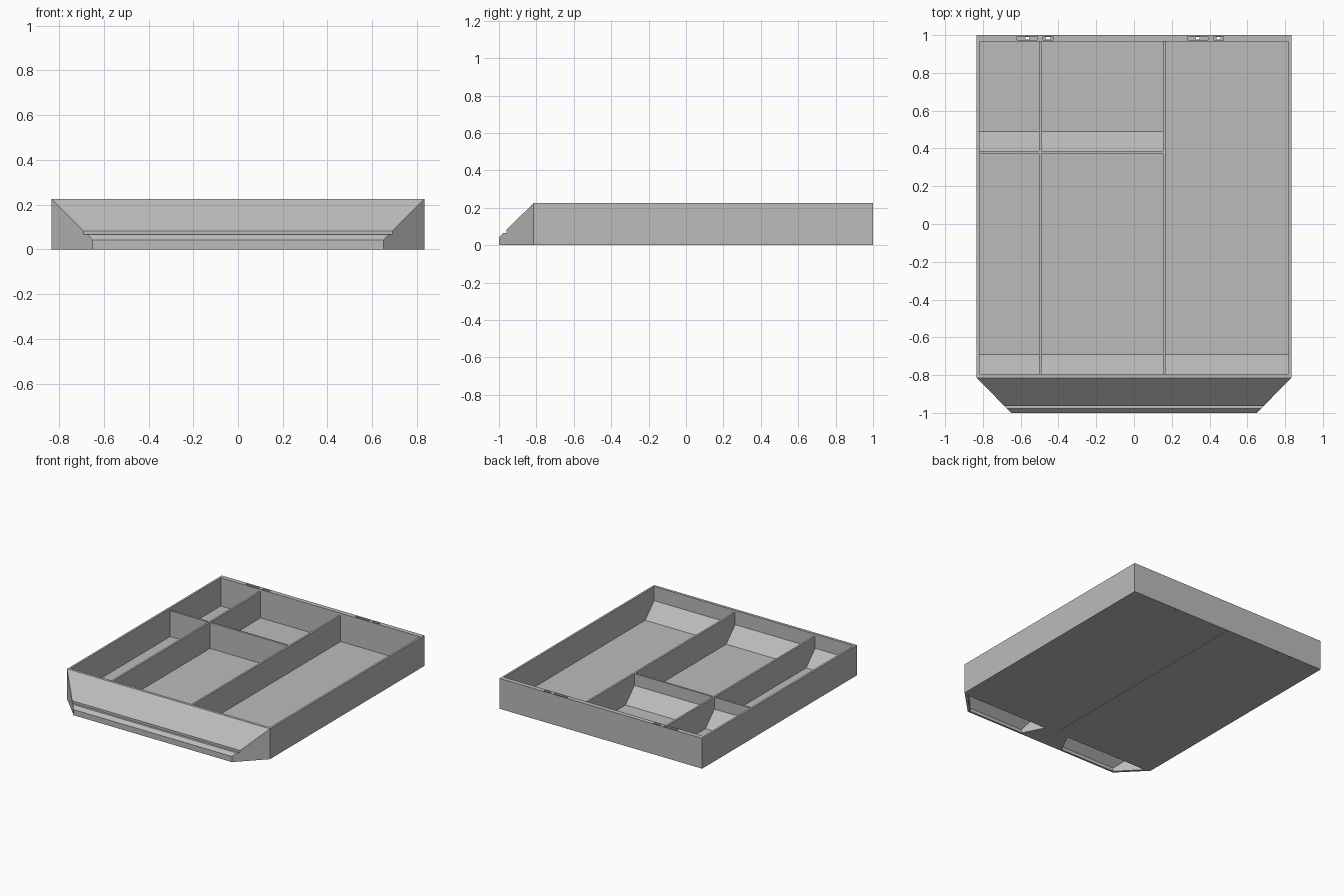
import bpy, bmesh, math

cube = bpy.data.objects.get("Cube")
if cube:
    bpy.data.objects.remove(cube, do_unlink=True)

grey = bpy.data.materials.new("plain grey")
grey.use_nodes = True
GREY = (0.5, 0.5, 0.5, 1)
grey.diffuse_color = GREY
grey.node_tree.nodes["Principled BSDF"].inputs["Base Color"].default_value = GREY

HALF, TOP, FLOOR = 0.833, 0.225, 0.015
BACK, SHOULDER, NOSE = 1.0, -0.815, -1.0
INNER_X, INNER_FRONT, INNER_BACK = 0.818, -0.795, 0.966
DIVIDER_TOP = 0.208


def solid(name, points):
    """Flat-faced convex solid wrapped around a few corner points."""
    bm = bmesh.new()
    for p in points:
        bm.verts.new(p)
    bmesh.ops.convex_hull(bm, input=bm.verts[:])
    bmesh.ops.dissolve_limit(bm, angle_limit=math.radians(1),
                             verts=bm.verts[:], edges=bm.edges[:])
    bmesh.ops.recalc_face_normals(bm, faces=bm.faces[:])
    mesh = bpy.data.meshes.new(name)
    bm.to_mesh(mesh)
    bm.free()
    mesh.materials.append(grey)
    obj = bpy.data.objects.new(name, mesh)
    bpy.context.collection.objects.link(obj)
    return obj


def box(name, xs, ys, zs):
    return solid(name, [(x, y, z) for x in xs for y in ys for z in zs])


def carve(target, cutters):
    """Subtract the cutters, then discard them."""
    for c in cutters:
        c.hide_render = True
        mod = target.modifiers.new(c.name, "BOOLEAN")
        mod.operation, mod.solver, mod.object = "DIFFERENCE", "EXACT", c
    deps = bpy.context.evaluated_depsgraph_get()
    mesh = bpy.data.meshes.new_from_object(target.evaluated_get(deps))
    target.modifiers.clear()
    target.data = mesh
    for c in cutters:
        bpy.data.objects.remove(c, do_unlink=True)


# Tray body with the sloping, corner-cut nose
body = solid("tray_body", [(s * x, y, z) for s in (-1, 1) for x, y, z in (
    (HALF, BACK, 0), (HALF, BACK, TOP), (HALF, SHOULDER, 0),
    (HALF, SHOULDER, TOP), (0.65, NOSE, 0), (0.65, NOSE, 0.042))])

cutters = [
    # Open interior
    box("interior", (-INNER_X, INNER_X), (INNER_FRONT, INNER_BACK), (FLOOR, 0.4)),
    # Long step across the nose
    box("nose_step", (-0.9, 0.9), (-1.1, -0.96), (0.065, 0.4)),
    # Seam along the underside
    box("underside_seam", (-0.001, 0.001), (-0.81, 1.1), (-0.1, 0.002)),
]

# Two hollows under the nose
for s in (-1, 1):
    cutters.append(solid("nose_hollow", [(s * x, y, z) for x, y, top in (
        (0.1, -0.83, 0.165), (0.79, -0.83, 0.165),
        (0.18, -0.985, 0.025), (0.64, -0.985, 0.025)) for z in (-0.05, top)]))

# Slots in the back rim, each with a small hole through to the underside
for x, half in ((-0.565, 0.055), (-0.455, 0.027), (0.337, 0.055), (0.447, 0.027)):
    cutters.append(box("rim_slot", (x - half, x + half), (0.975, 0.993), (0.2, 0.4)))
    cutters.append(box("rim_hole", (x - 0.01, x + 0.01), (0.978, 0.991), (-0.1, 0.3)))
carve(body, cutters)

# Dividers, sunk slightly into the walls and floor
LOW = FLOOR - 0.005
for name, x in (("left_divider", 0.16), ("right_divider", -0.497)):
    box(name, (x - 0.007, x + 0.007),
        (INNER_FRONT - 0.005, INNER_BACK + 0.005), (LOW, DIVIDER_TOP))
box("cross_divider", (-INNER_X - 0.005, 0.16), (0.372, 0.386), (LOW, DIVIDER_TOP - 0.001))


# Finger ramps at the front of every compartment
def ramp(name, x0, x1, y):
    run = 0.105
    solid(name, [(x, py, pz) for x in (x0, x1) for py, pz in (
        (y - 0.004, LOW), (y - 0.004, FLOOR + run), (y, FLOOR + run),
        (y + run, FLOOR), (y + run, LOW))])


ramp("front_ramp", -INNER_X - 0.004, INNER_X + 0.004, INNER_FRONT)
ramp("rear_ramp", -INNER_X - 0.004, 0.16, 0.386)
